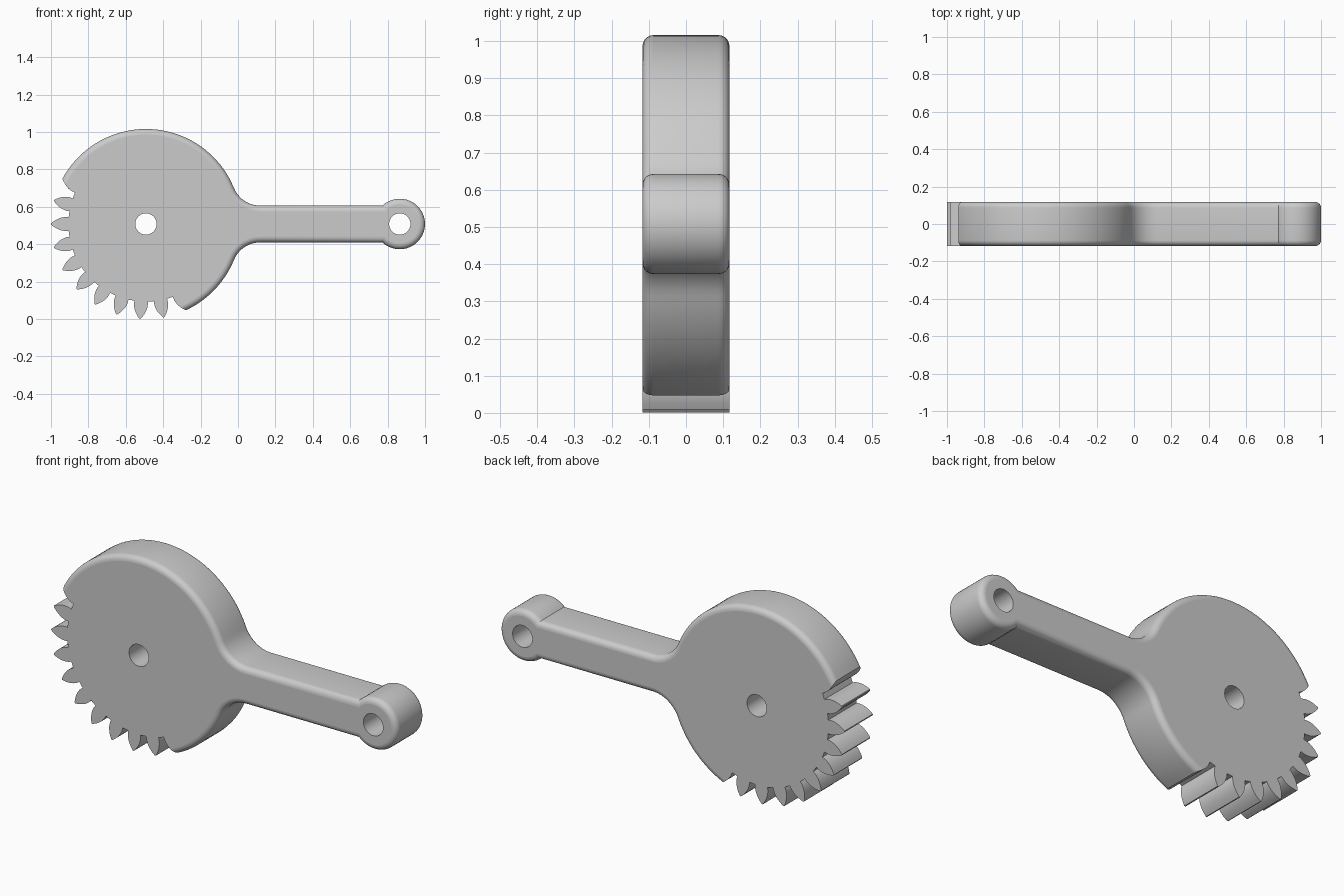
import bpy, bmesh
from math import sin, cos, asin, atan2, pi, radians

if "Cube" in bpy.data.objects:
    bpy.data.objects.remove(bpy.data.objects["Cube"])

R, CX, CZ = 0.508, -0.492, 0.508      # gear disc
ROOT, STEP = 0.415, 14.4              # tooth root radius, 25-tooth pitch
BX, BR, ARM = 0.865, 0.135, 0.098     # end boss, arm half height
HOLE, H, BEV = 0.057, 0.117, 0.03     # bore radius, half thickness, edge round
FX = 0.12                             # where the fillet meets the arm
D = FX - CX
FR = (D * D + ARM * ARM - R * R) / (2 * (R - ARM))   # tangent fillet radius
A0 = atan2(ARM + FR, D)


def arc(cx, cz, r, a, b, n):
    return [(cx + r * cos(a + (b - a) * i / n), cz + r * sin(a + (b - a) * i / n))
            for i in range(n + 1)]


def flank(deg, side, top):
    """One side of a tooth, from its tip down to the root."""
    pts = []
    for i in range(9):
        r = top + (ROOT - top) * i / 8
        u = (r - 0.43) / (R - 0.43)
        w = 0.003 + 0.034 * (1 - u * u)
        a = radians(deg) + side * w / r
        pts.append((CX + r * cos(a), CZ + r * sin(a)))
    return pts


def outline(d):
    """Whole silhouette; the plain part is inset by d, the teeth are not."""
    first, last = 151.2, 295.2
    up = flank(first, 1, R - d)
    down = flank(last, -1, R - d)[::-1]
    a1 = atan2(up[0][1] - CZ, up[0][0] - CX)
    a2 = atan2(down[-1][1] - CZ, down[-1][0] - CX)
    pts = arc(CX, CZ, R - d, A0, a1, 40)[:-1] + up
    for k in range(1, 10):
        t = first + STEP * k
        pts += flank(t, -1, R)[::-1] + flank(t, 1, R)
    pts += down + arc(CX, CZ, R - d, a2, -A0, 14)[1:]
    pts += arc(FX, CZ - ARM - FR, FR + d, pi - A0, pi / 2, 10)[1:]
    b = pi - asin((ARM - d) / (BR - d))
    pts += arc(BX, CZ, BR - d, -b, b, 40)
    pts += arc(FX, CZ + ARM + FR, FR + d, 1.5 * pi, pi + A0, 10)[:-1]
    return pts


bm = bmesh.new()


def ring(pts, y):
    return [bm.verts.new((x, y, z)) for x, z in pts]


def bridge(a, b):
    n = len(a)
    for i in range(n):
        j = (i + 1) % n
        bm.faces.new((a[i], a[j], b[j], b[i]))


# Rounded side wall, as stacked outlines
steps = [i * pi / 12 for i in range(7)]
half = [(BEV * (1 - cos(t)), H - BEV + BEV * sin(t)) for t in steps]
layers = [(d, -y) for d, y in reversed(half)] + half
rings = [ring(outline(d), y) for d, y in layers]
for a, b in zip(rings, rings[1:]):
    bridge(a, b)

# Pivot bores
front, back = [rings[0]], [rings[-1]]
for x in (CX, BX):
    circle = arc(x, CZ, HOLE, 0, 2 * pi, 40)[:-1]
    f, b = ring(circle, -H), ring(circle, H)
    bridge(f, b)
    front.append(f)
    back.append(b)

# Flat front and back faces with openings
for loops, ny in ((front, -1), (back, 1)):
    edges = [bm.edges.get((l[i - 1], l[i])) for l in loops for i in range(len(l))]
    bmesh.ops.triangle_fill(bm, edges=edges, use_beauty=True, normal=(0, ny, 0))
bmesh.ops.recalc_face_normals(bm, faces=bm.faces[:])

mesh = bpy.data.meshes.new("gear_lever")
bm.to_mesh(mesh)
bm.free()
lever = bpy.data.objects.new("gear_lever", mesh)
bpy.context.collection.objects.link(lever)
bpy.context.view_layer.objects.active = lever
lever.select_set(True)
bpy.ops.object.shade_smooth_by_angle(angle=radians(30))
for p in mesh.polygons:
    if abs(p.center.y) > H - 1e-4:
        p.use_smooth = False
